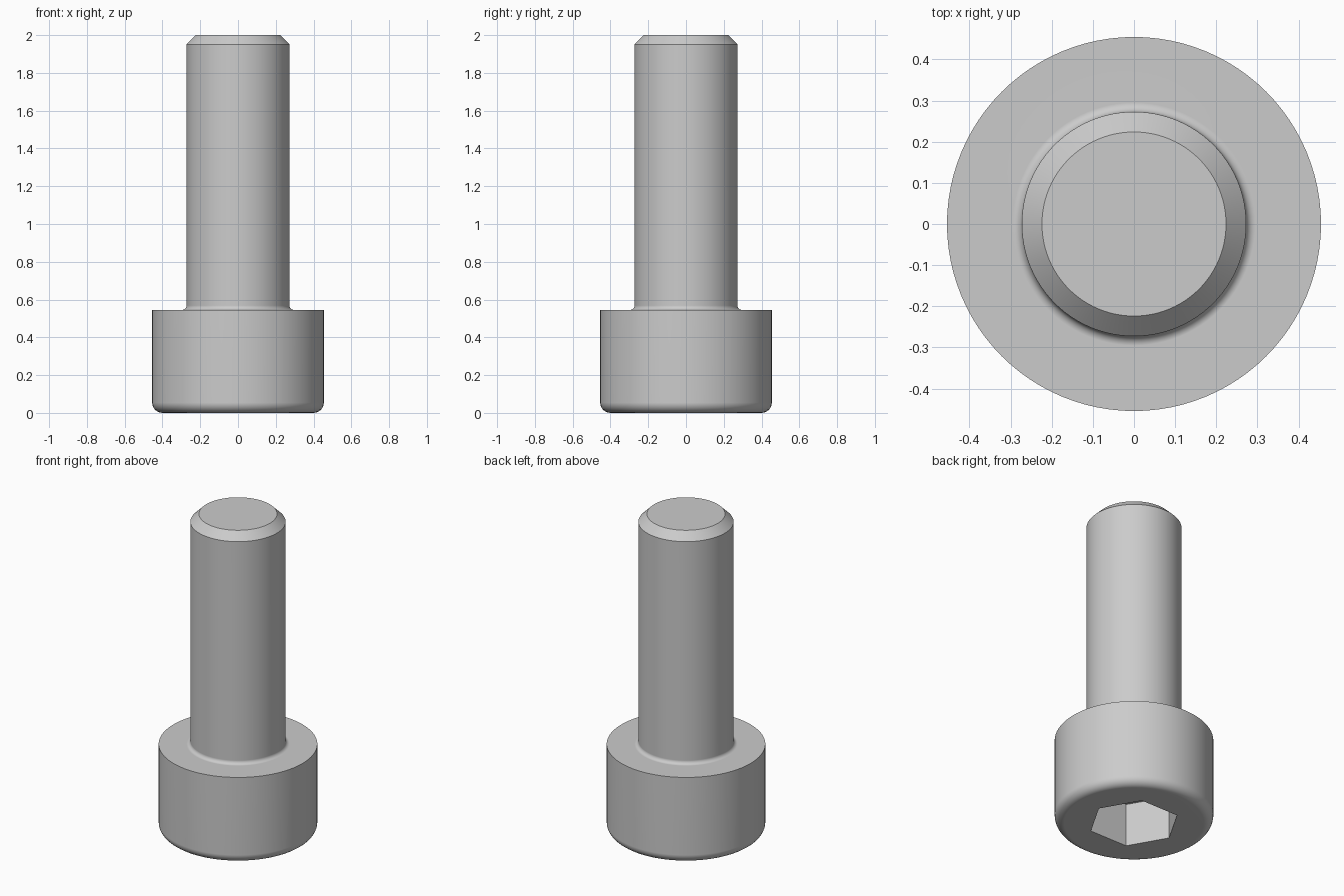
import bpy
import bmesh
from math import cos, sin, pi, radians

if "Cube" in bpy.data.objects:
    bpy.data.objects.remove(bpy.data.objects["Cube"], do_unlink=True)

SEGMENTS = 96
HEAD_R, HEAD_H = 0.4545, 0.5455
SHAFT_R, LENGTH = 0.2727, 2.0
ROUND, FILLET, CHAMFER = 0.0545, 0.0227, 0.049
SOCKET_APOTHEM, SOCKET_DEPTH = 0.2273, 0.2727


def circle(radius):
    return lambda a: radius


def hexagon(apothem):
    # Corners lie on the x axis
    return lambda a: apothem / cos(a % (pi / 3) - pi / 6)


def arc(cx, cz, radius, start, end, steps=6):
    angles = [radians(start + (end - start) * i / steps) for i in range(steps + 1)]
    return [(circle(cx + radius * cos(a)), cz + radius * sin(a)) for a in angles]


def loft(name, rings, material):
    """Skin a stack of (radius function, height) rings and cap both ends."""
    bm = bmesh.new()
    angles = [2 * pi * i / SEGMENTS for i in range(SEGMENTS)]
    loops = [[bm.verts.new((r(a) * cos(a), r(a) * sin(a), z)) for a in angles]
             for r, z in rings]
    for low, high in zip(loops, loops[1:]):
        for i in range(SEGMENTS):
            j = (i + 1) % SEGMENTS
            bm.faces.new((low[i], low[j], high[j], high[i]))
    bm.faces.new(loops[0][::-1])
    bm.faces.new(loops[-1])
    bmesh.ops.recalc_face_normals(bm, faces=bm.faces)
    mesh = bpy.data.meshes.new(name)
    bm.to_mesh(mesh)
    bm.free()
    mesh.materials.append(material)
    obj = bpy.data.objects.new(name, mesh)
    bpy.context.collection.objects.link(obj)
    return obj


steel = bpy.data.materials.new("grey steel")
steel.use_nodes = True
steel.diffuse_color = (0.6, 0.6, 0.6, 1)
steel.node_tree.nodes["Principled BSDF"].inputs["Base Color"].default_value = (0.6, 0.6, 0.6, 1)

# Hexagonal socket: floor, then mouth
rings = [(hexagon(SOCKET_APOTHEM), SOCKET_DEPTH), (hexagon(SOCKET_APOTHEM), 0)]
# Head: rounded lower rim, straight side, flat shoulder
rings += arc(HEAD_R - ROUND, ROUND, ROUND, -90, 0)
rings += [(circle(HEAD_R), HEAD_H)]
# Shaft: fillet at the shoulder, chamfered tip
rings += arc(SHAFT_R + FILLET, HEAD_H + FILLET, FILLET, 270, 180)
rings += [(circle(SHAFT_R), LENGTH - CHAMFER), (circle(SHAFT_R - CHAMFER), LENGTH)]

bolt = loft("socket_head_bolt", rings, steel)

# Smooth round walls, crisp edges, flat end faces
bpy.ops.object.select_all(action='DESELECT')
bolt.select_set(True)
bpy.context.view_layer.objects.active = bolt
bpy.ops.object.shade_smooth_by_angle(angle=radians(30))
weighted = bolt.modifiers.new("flat_end_normals", 'WEIGHTED_NORMAL')
weighted.keep_sharp = True
